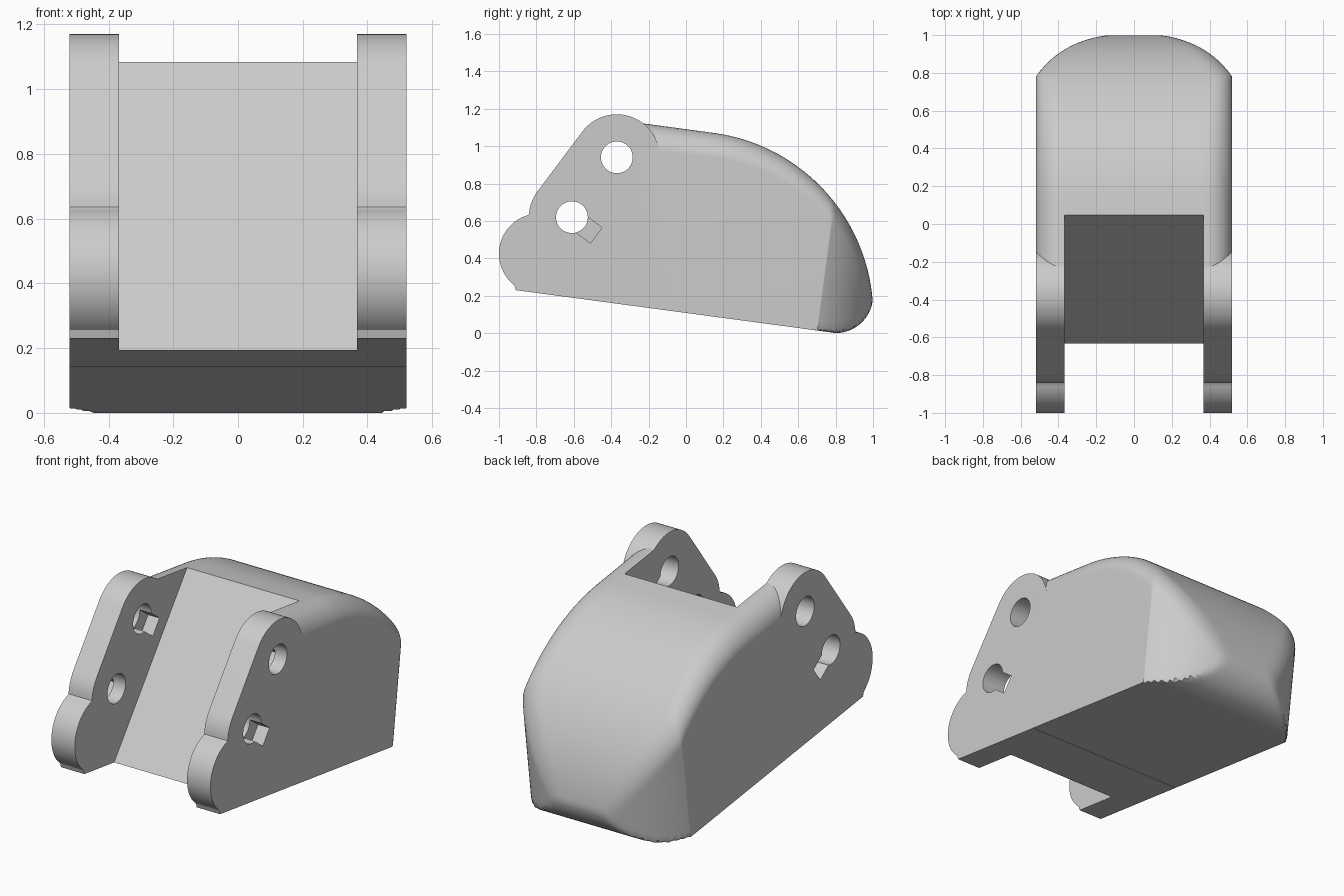
import bpy
import bmesh
from math import sin, cos, pi, radians, hypot

cube = bpy.data.objects.get("Cube")
if cube:
    bpy.data.objects.remove(cube, do_unlink=True)

grey = bpy.data.materials.new("plain_grey")
grey.use_nodes = True
grey.diffuse_color = (0.6, 0.6, 0.6, 1)
grey.node_tree.nodes["Principled BSDF"].inputs["Base Color"].default_value = (0.6, 0.6, 0.6, 1)

HALF = 0.52            # half the overall width
INNER = 0.367          # half the width of the slot between the ears
TILT = 0.134           # slope of the base
FRONT = -0.26          # where the ears meet the cover
PIVOT = (-0.37, 0.94)  # upper hole
PIN = (-0.61, 0.62)    # lower hole
LOBE = (-0.785, 0.425)


def base_z(y):
    return 0.108 - TILT * y


def arc(c, r, a0, a1, n):
    angles = [radians(a0 + (a1 - a0) * i / n) for i in range(n + 1)]
    return [(c[0] + r * cos(a), c[1] + r * sin(a)) for a in angles]


def make_object(name, bm):
    bmesh.ops.recalc_face_normals(bm, faces=bm.faces)
    mesh = bpy.data.meshes.new(name)
    bm.to_mesh(mesh)
    bm.free()
    mesh.materials.append(grey)
    ob = bpy.data.objects.new(name, mesh)
    bpy.context.collection.objects.link(ob)
    return ob


def loft(name, sections):
    """Skin a row of equal closed loops and cap both ends."""
    bm = bmesh.new()
    rings = [[bm.verts.new(p) for p in s] for s in sections]
    for a, b in zip(rings, rings[1:]):
        for i in range(len(a)):
            bm.faces.new((a[i - 1], a[i], b[i], b[i - 1]))
    bm.faces.new(rings[0])
    bm.faces.new(rings[-1])
    return make_object(name, bm)


def prism(name, profile, x0, x1):
    return loft(name, [[(x, y, z) for y, z in profile] for x in (x0, x1)])


# Cover: a domed top, rounded plan and tilted base, blended at the top edges
def top_distance(y, z):
    dy, dz = y - 0.018, z - 0.096
    if dy * 0.991 - dz * 0.134 > 0:
        return hypot(dy, dz) - 0.983
    return dy * 0.134 + dz * 0.991 - 0.983


def base_distance(y, z):
    dy, dz = y - 0.8, z - 0.2
    if dy > -TILT * 0.2 and dz < 0:
        return hypot(dy, dz) - 0.2
    return (base_z(y) - z) * 0.991


def wall_distance(x, y, z):
    u = y - TILT * z
    side = abs(x) - HALF
    return max(side, hypot(x, u - 0.4) - 0.6) if u > 0.4 else side


def outside(x, y, z):
    r = 0.14 * min(1, max(0.02, (z - 0.1) / 0.9))
    a, b = top_distance(y, z) + r, wall_distance(x, y, z) + r
    blend = min(max(a, b), 0) + hypot(max(a, 0), max(b, 0)) - r
    return max(blend, base_distance(y, z), FRONT - y) > 1e-6


def cover_section(x, rays=200):
    loop = []
    for i in range(rays):
        c, s = cos(2 * pi * i / rays), sin(2 * pi * i / rays)
        lo, hi = 0.0, 1.5
        for _ in range(24):
            mid = (lo + hi) / 2
            if outside(x, 0.3 + mid * c, 0.5 + mid * s):
                hi = mid
            else:
                lo = mid
        loop.append((x, 0.3 + lo * c, 0.5 + lo * s))
    return loop


STEPS = 26
cover = loft("rounded_cover",
             [cover_section(HALF * sin(pi / 2 * i / STEPS)) for i in range(-STEPS, STEPS + 1)])

# Ears: one lobed plate outline, split in two by the slot
outline = ([(FRONT, base_z(FRONT)), (-0.91, base_z(-0.91))]
           + arc(LOBE, 0.215, 232, 106, 24)
           + arc(PIN, 0.23, 176, 143, 8)
           + arc(PIVOT, 0.23, 143, -61.4, 40))
ears = prism("hinge_ears", outline, -HALF, HALF)

# Cutters: sloped slot, through holes and shallow key notches
cutters = [prism("slot_cutter",
                 [(-0.864, -0.11), (0.279, 1.385), (-1.3, 1.7), (-1.3, -0.11)],
                 -INNER, INNER)]
for hole in (PIVOT, PIN):
    cutters.append(prism("hole_cutter", arc(hole, 0.085, 0, 352.5, 47), -0.7, 0.7))


def notch(hole):
    ay, az = 0.8, -0.6
    return [(hole[0] + ay * t - az * w, hole[1] + az * t + ay * w)
            for t, w in ((0, -0.052), (0.163, -0.052), (0.163, 0.052), (0, 0.052))]


for side in (-1, 1):
    cutters.append(prism("outer_notch_cutter", notch(PIN), side * 0.445, side * 0.6))
    cutters.append(prism("inner_notch_cutter", notch(PIVOT), side * 0.3, side * 0.442))

for ob in (cover, ears):
    bpy.ops.object.select_all(action='DESELECT')
    bpy.context.view_layer.objects.active = ob
    ob.select_set(True)
    for cutter in cutters:
        mod = ob.modifiers.new(cutter.name, 'BOOLEAN')
        mod.operation = 'DIFFERENCE'
        mod.solver = 'EXACT'
        mod.object = cutter
        bpy.ops.object.modifier_apply(modifier=mod.name)
    bpy.ops.object.shade_smooth_by_angle(angle=radians(28))

for cutter in cutters:
    bpy.data.objects.remove(cutter, do_unlink=True)
